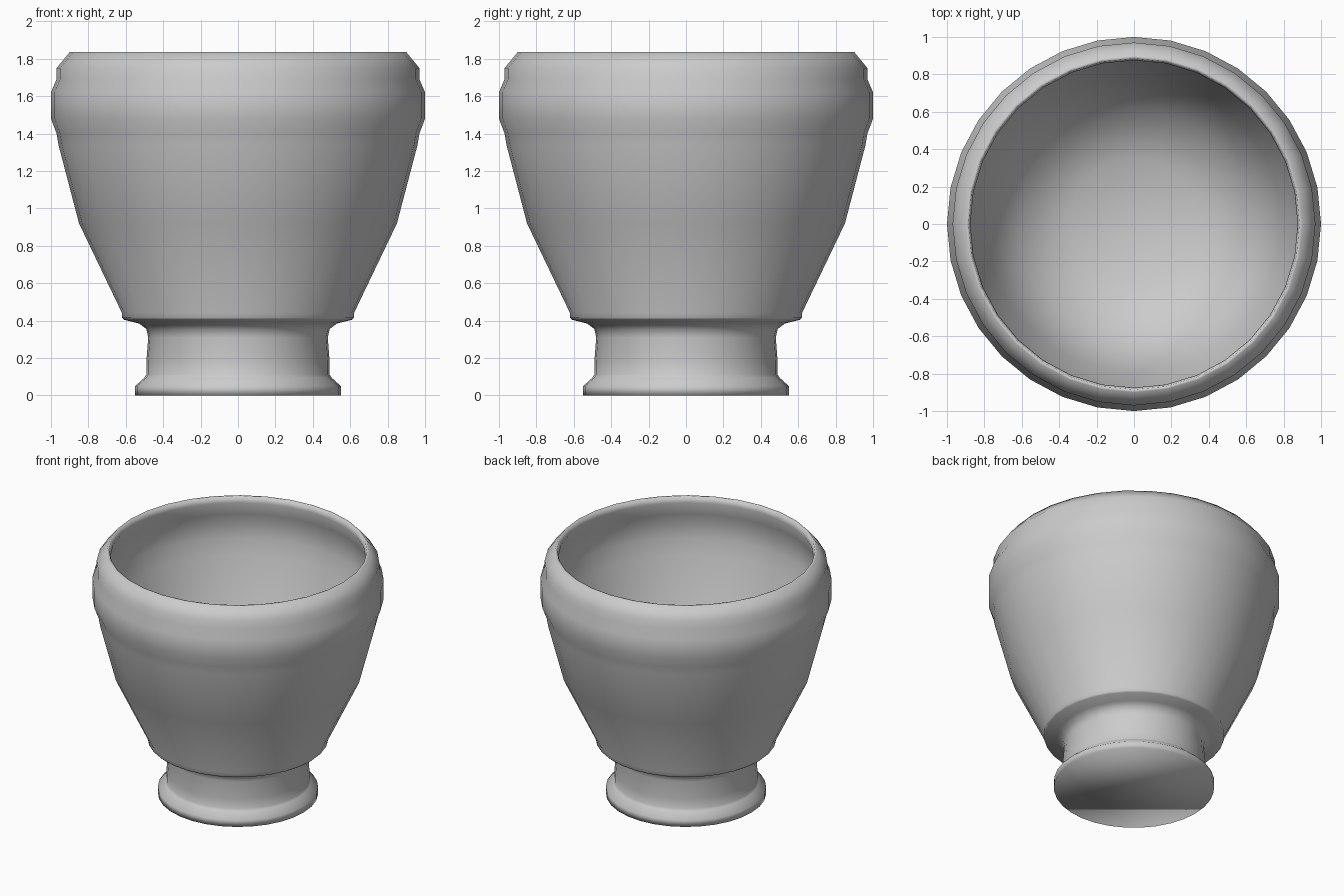
import bpy, bmesh
from math import cos, sin, tau

if "Cube" in bpy.data.objects:
    bpy.data.objects.remove(bpy.data.objects["Cube"], do_unlink=True)

SIDES = 32

# Plain grey clay
clay = bpy.data.materials.new("grey_clay")
clay.use_nodes = True
grey = (0.6, 0.6, 0.6, 1)
clay.diffuse_color = grey
clay.node_tree.nodes["Principled BSDF"].inputs["Base Color"].default_value = grey

# Profiles as (radius, height)
foot = [(0.55, 0), (0.55, 0.05), (0.50, 0.095), (0.49, 0.11), (0.49, 0.18),
        (0.48, 0.31), (0.49, 0.355), (0.53, 0.385)]
bowl = [(0.61, 0.405), (0.62, 0.415), (0.62, 0.44), (0.85, 0.92), (0.96, 1.34),
        (0.97, 1.40), (1.0, 1.48), (1.0, 1.62), (0.97, 1.69), (0.97, 1.75)]
rim = [(0.90, 1.835), (0.885, 1.835), (0.875, 1.79)]
inside = [(0.91, 1.69), (0.93, 1.60), (0.93, 1.50), (0.90, 1.38), (0.79, 0.94),
          (0.62, 0.62), (0.35, 0.49)]


def lathe(name, profile, floor_height):
    """Spin a profile round z, with a flat base and a pointed inner floor."""
    bm = bmesh.new()
    rings = [[bm.verts.new((r * cos(tau * i / SIDES), r * sin(tau * i / SIDES), z))
              for i in range(SIDES)] for r, z in profile]
    for low, high in zip(rings, rings[1:]):
        for i in range(SIDES):
            j = (i + 1) % SIDES
            bm.faces.new((low[i], low[j], high[j], high[i]))
    bm.faces.new(rings[0][::-1])
    centre = bm.verts.new((0, 0, floor_height))
    for i in range(SIDES):
        bm.faces.new((rings[-1][i], rings[-1][(i + 1) % SIDES], centre))
    for face in bm.faces:
        face.smooth = True
    mesh = bpy.data.meshes.new(name)
    bm.to_mesh(mesh)
    bm.free()
    mesh.materials.append(clay)
    obj = bpy.data.objects.new(name, mesh)
    bpy.context.collection.objects.link(obj)
    return obj


lathe("footed_pot", foot + bowl + rim + inside, 0.46)
